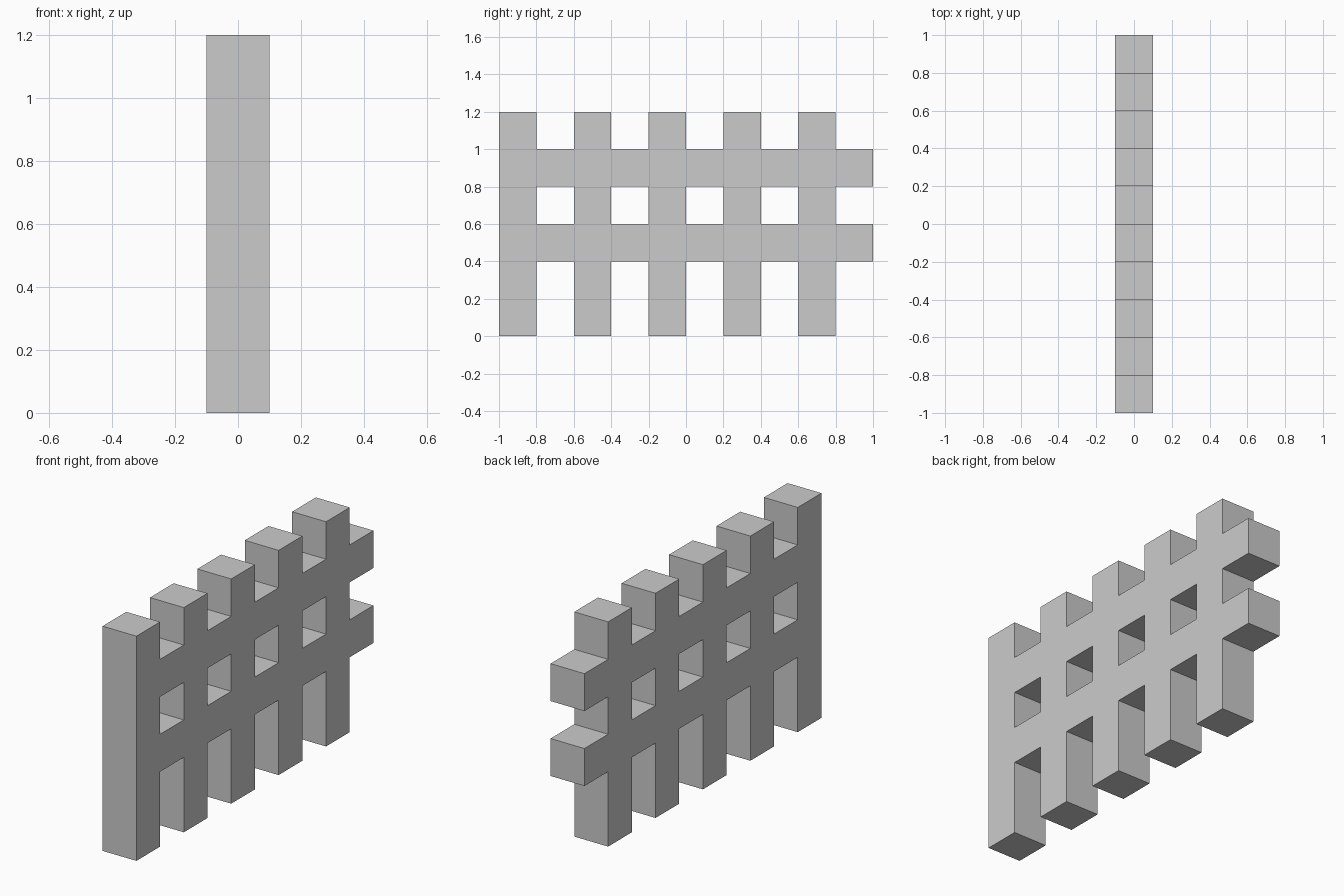
import bpy, bmesh

if "Cube" in bpy.data.objects:
    bpy.data.objects.remove(bpy.data.objects["Cube"])

U = 0.2                     # width of every post, rail and gap
COLS, ROWS = 10, 6          # fence is 2.0 long, 1.2 tall
RAIL_ROWS = (2, 4)          # rails start at z = 0.4 and z = 0.8

bm = bmesh.new()

# Flat lattice: posts fill every other column, rails run the full length
for c in range(COLS):
    for r in range(ROWS):
        if c % 2 == 0 or r in RAIL_ROWS:
            y, z = -1 + c * U, r * U
            corners = [(y, z), (y + U, z), (y + U, z + U), (y, z + U)]
            bm.faces.new([bm.verts.new((-U / 2, a, b)) for a, b in corners])
bmesh.ops.remove_doubles(bm, verts=bm.verts, dist=1e-4)

# Extrude the lattice into one closed solid
ext = bmesh.ops.extrude_face_region(bm, geom=bm.faces[:])
bmesh.ops.translate(bm, vec=(U, 0, 0),
                    verts=[g for g in ext["geom"] if isinstance(g, bmesh.types.BMVert)])
bmesh.ops.recalc_face_normals(bm, faces=bm.faces)

mesh = bpy.data.meshes.new("fence")
bm.to_mesh(mesh)
bm.free()
bpy.context.collection.objects.link(bpy.data.objects.new("fence", mesh))
